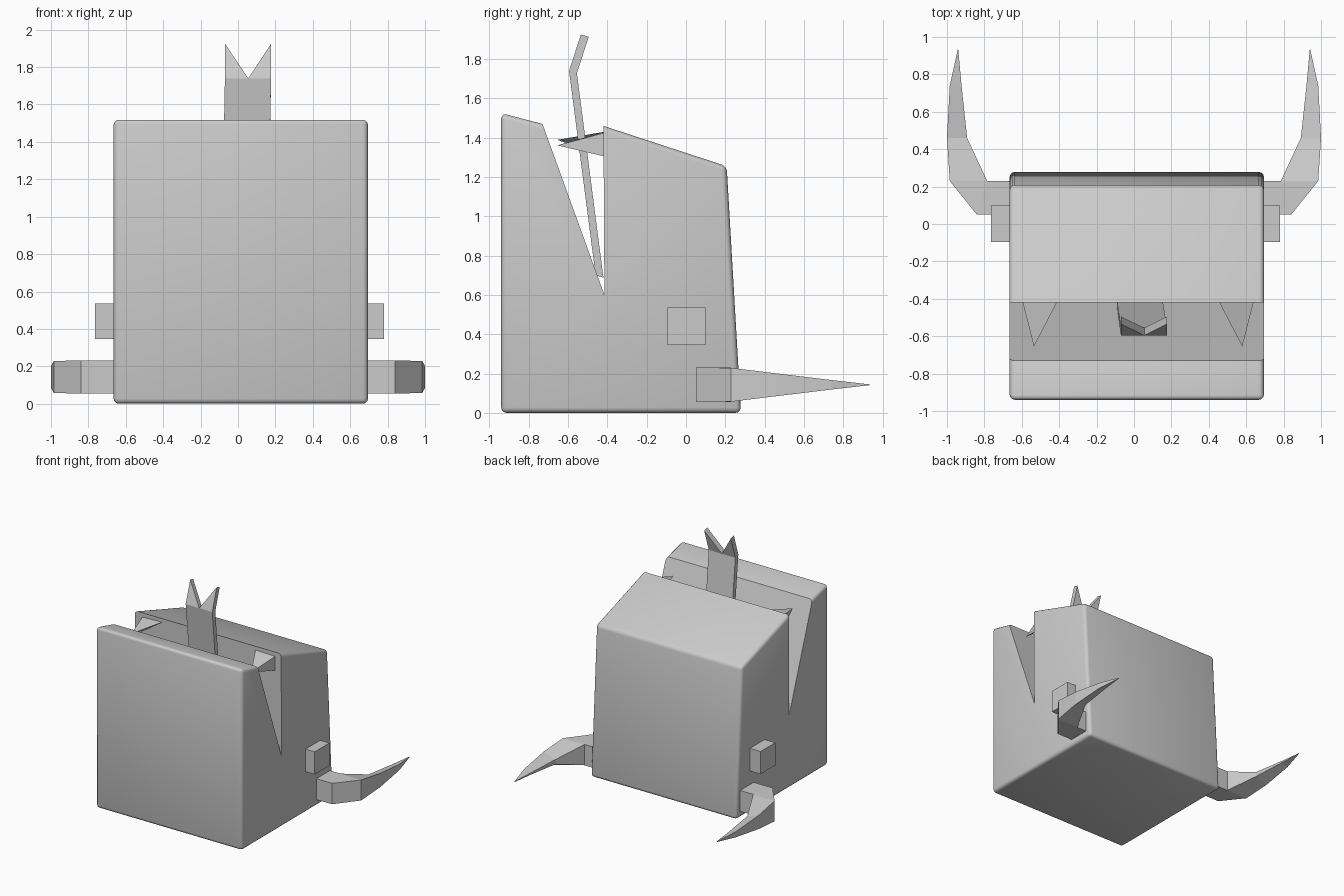
import bpy
import bmesh
import math

cube = bpy.data.objects.get("Cube")
if cube:
    bpy.data.objects.remove(cube, do_unlink=True)

grey = bpy.data.materials.new("plain grey")
grey.use_nodes = True
COLOUR = (0.6, 0.6, 0.6, 1)
grey.diffuse_color = COLOUR
grey.node_tree.nodes["Principled BSDF"].inputs["Base Color"].default_value = COLOUR


def finish(bm, name):
    """Turn a bmesh into a grey object with outward normals."""
    bmesh.ops.remove_doubles(bm, verts=bm.verts, dist=1e-4)
    bmesh.ops.recalc_face_normals(bm, faces=bm.faces)
    mesh = bpy.data.meshes.new(name)
    bm.to_mesh(mesh)
    bm.free()
    mesh.materials.append(grey)
    obj = bpy.data.objects.new(name, mesh)
    bpy.context.collection.objects.link(obj)
    return obj


def extrude(bm, faces, offset):
    """Give a set of faces thickness along an offset."""
    moved = bmesh.ops.extrude_face_region(bm, geom=faces, use_keep_orig=True)["geom"]
    verts = [v for v in moved if isinstance(v, bmesh.types.BMVert)]
    bmesh.ops.translate(bm, verts=verts, vec=offset)


def hull(name, points):
    """Convex solid around a few points."""
    bm = bmesh.new()
    for p in points:
        bm.verts.new(p)
    bmesh.ops.convex_hull(bm, input=bm.verts)
    bmesh.ops.dissolve_limit(bm, angle_limit=0.01, verts=bm.verts, edges=bm.edges)
    return finish(bm, name)


# Body: side profile (y, z) with a wedge-shaped mouth, rounded outer edges
profile = [(-0.94, 0), (-0.94, 1.525), (-0.73, 1.47), (-0.415, 0.6),
           (-0.42, 1.46), (0.207, 1.255), (0.28, 0)]
mouth = (2, 3, 4)
bm = bmesh.new()
sides = [[bm.verts.new((x, y, z)) for y, z in profile] for x in (-0.665, 0.695)]
left, right = sides
bm.faces.new(left)
bm.faces.new(right[::-1])
for i in range(len(profile)):
    j = (i + 1) % len(profile)
    bm.faces.new((left[i], right[i], right[j], left[j]))
lips = {side[i] for side in sides for i in mouth}
outer = [e for e in bm.edges if not set(e.verts) <= lips]
bmesh.ops.bevel(bm, geom=outer, offset=0.027, segments=3, profile=0.5,
                affect='EDGES', clamp_overlap=True)
body = finish(bm, "body")
bpy.ops.object.select_all(action='DESELECT')
body.select_set(True)
bpy.context.view_layer.objects.active = body
bpy.ops.object.shade_smooth_by_angle(angle=math.radians(40))

# Forked tongue: flat strip bent forward, then split into two points
bm = bmesh.new()
base_l, base_r, bend_l, fork, bend_r, tip_l, tip_r = [bm.verts.new(p) for p in (
    (-0.09, -0.46, 0.7), (0.155, -0.46, 0.7),
    (-0.07, -0.595, 1.74), (0.055, -0.595, 1.74), (0.177, -0.595, 1.74),
    (-0.07, -0.535, 1.925), (0.177, -0.535, 1.925))]
strip = [bm.faces.new(f) for f in (
    (base_l, base_r, bend_r, fork, bend_l),
    (bend_l, fork, tip_l), (fork, bend_r, tip_r))]
extrude(bm, strip, (0, 0.04, -0.012))
finish(bm, "tongue")

# Horn cross-sections: outer (x, y), inner (x, y), outer and inner half height
horn = [((0.6, 0.05), (0.6, 0.23), 0.088, 0.088),
        ((0.84, 0.05), (0.785, 0.23), 0.088, 0.088),
        ((0.985, 0.23), (0.785, 0.23), 0.086, 0.086),
        ((1.0, 0.46), (0.892, 0.46), 0.058, 0.02),
        ((0.985, 0.74), (0.922, 0.74), 0.024, 0.008),
        ((0.942, 0.935), (0.94, 0.935), 0.002, 0.002)]

for side, word in ((-1, "right"), (1, "left")):
    # Horn: loft through the sections
    bm = bmesh.new()
    rings = []
    for (ox, oy), (ix, iy), oh, ih in horn:
        corners = [(ox, oy, -oh), (ox, oy, oh), (ix, iy, ih), (ix, iy, -ih)]
        rings.append([bm.verts.new((side * x, y, 0.143 + h)) for x, y, h in corners])
    for a, b in zip(rings, rings[1:]):
        for i in range(4):
            j = (i + 1) % 4
            bm.faces.new((a[i], a[j], b[j], b[i]))
    bm.faces.new(rings[0])
    bm.faces.new(rings[-1])
    finish(bm, word + "_horn")

    # Square knob on the flank
    hull(word + "_knob", [(0.008 + side * x, y, z) for x in (0.6, 0.772)
                          for y in (-0.095, 0.1) for z in (0.345, 0.535)])

    # Fang: three-sided spike with a flat top, deepest on its outer side
    hull(word + "_fang", [(0.022 + side * x, y, z) for x, y, z in (
        (0.432, -0.415, 1.43), (0.618, -0.415, 1.425),
        (0.618, -0.415, 1.305), (0.557, -0.655, 1.375 - side * 0.014))])
